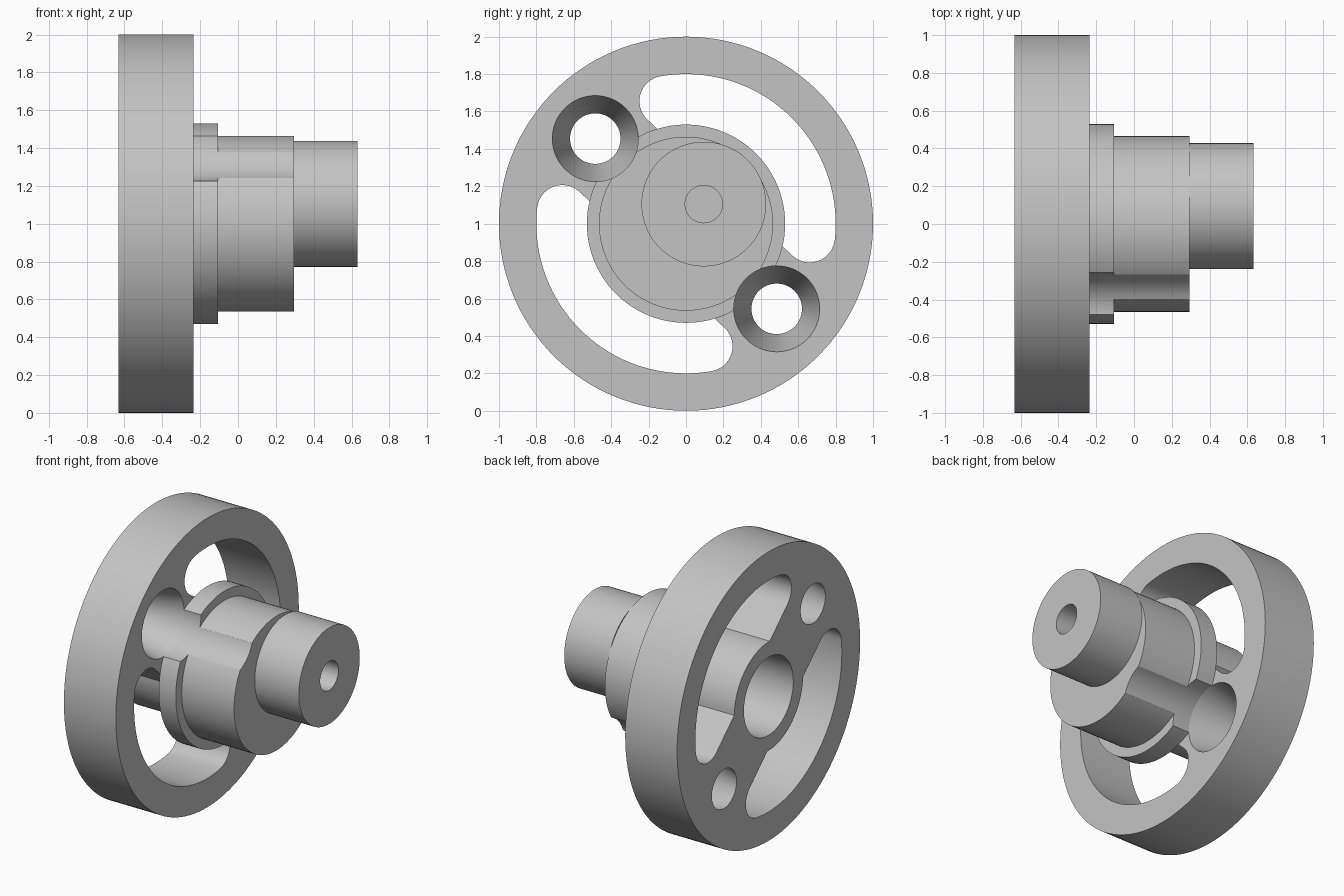
import bpy, bmesh, math
from mathutils import Vector

cube = bpy.data.objects.get("Cube")
if cube:
    bpy.data.objects.remove(cube, do_unlink=True)

# One plain metal colour
metal = bpy.data.materials.new("grey metal")
metal.use_nodes = True
colour = (0.55, 0.55, 0.55, 1)
metal.diffuse_color = colour
metal.node_tree.nodes["Principled BSDF"].inputs["Base Color"].default_value = colour

AXLE = (0.0, 1.0)            # wheel centre (y, z)
PIN = (0.095, 1.105)         # offset crank pin centre
HOLES = [(-0.485, 1.455), (0.485, 0.545)]
BACK, WHEEL_FRONT, FLANGE_FRONT, BODY_FRONT, PIN_FRONT = -0.632, -0.235, -0.105, 0.295, 0.632


def loft(name, rings):
    """Solid through closed (y, z) rings, each given as (x, points)."""
    bm = bmesh.new()
    loops = [[bm.verts.new((x, y, z)) for y, z in pts] for x, pts in rings]
    n = len(loops[0])
    for a, b in zip(loops, loops[1:]):
        for i in range(n):
            j = (i + 1) % n
            bm.faces.new((a[i], a[j], b[j], b[i]))
    bm.faces.new(loops[0][::-1])
    bm.faces.new(loops[-1])
    bmesh.ops.recalc_face_normals(bm, faces=bm.faces)
    mesh = bpy.data.meshes.new(name)
    bm.to_mesh(mesh)
    bm.free()
    mesh.materials.append(metal)
    obj = bpy.data.objects.new(name, mesh)
    bpy.context.collection.objects.link(obj)
    return obj


def arc(c, r, a0, a1, n):
    return [(c[0] + r * math.cos(a0 + (a1 - a0) * i / n),
             c[1] + r * math.sin(a0 + (a1 - a0) * i / n)) for i in range(n + 1)]


def turned(name, centre, steps, n=96):
    """Round solid along x from (x, radius) steps."""
    return loft(name, [(x, arc(centre, r, 0, math.tau, n)[:-1]) for x, r in steps])


def cut(obj, cutters):
    bpy.context.view_layer.objects.active = obj
    for c in cutters:
        c.hide_render = True
        mod = obj.modifiers.new("cut", 'BOOLEAN')
        mod.operation = 'DIFFERENCE'
        mod.solver = 'EXACT'
        mod.object = c
        bpy.ops.object.modifier_apply(modifier=mod.name)
        bpy.data.objects.remove(c, do_unlink=True)


def slot_profile(sign):
    """Curved slot beside the spoke bar: rounded outer corners, hub arc inside."""
    rim, hub, half_bar, fillet = 0.80, 0.376, 0.265, 0.135
    n0 = half_bar + fillet
    s0 = math.sqrt((rim - fillet) ** 2 - n0 ** 2)
    t, p = math.atan2(n0, s0), math.asin(half_bar / hub)
    pts = arc((s0, n0), fillet, -math.pi / 2, t, 16)
    pts += arc((0, 0), rim, t, math.pi - t, 48)[1:-1]
    pts += arc((-s0, n0), fillet, math.pi - t, 1.5 * math.pi, 16)
    pts += arc((0, 0), hub, math.pi - p, p, 32)
    u = Vector((HOLES[0][0], HOLES[0][1] - 1)).normalized()   # spoke direction
    v = Vector((u.y, -u.x))
    return [(sign * (s * u.x + n * v.x), 1 + sign * (s * u.y + n * v.y)) for s, n in pts]


def bore():
    return turned("bore_cutter", AXLE, [(BACK - 0.1, 0.27), (0.1, 0.27)], 64)


# Wheel with two slots, two tapered holes and a central bore
wheel = turned("wheel", AXLE, [(BACK, 1.0), (WHEEL_FRONT, 1.0)], 128)
cutters = [bore()]
for sign in (1, -1):
    prof = slot_profile(sign)
    cutters.append(loft("slot_cutter", [(BACK - 0.1, prof), (WHEEL_FRONT + 0.1, prof)]))
slope = (0.23 - 0.135) / (WHEEL_FRONT - BACK)
for h in HOLES:
    cutters.append(turned("hole_cutter", h, [(BACK - 0.1, 0.135 - 0.1 * slope),
                                             (WHEEL_FRONT + 0.1, 0.23 + 0.1 * slope)], 64))
cut(wheel, cutters)

# Stepped hub, grooved in line with the wheel holes
hub = turned("hub", AXLE, [(WHEEL_FRONT, 0.53), (FLANGE_FRONT, 0.53),
                           (FLANGE_FRONT, 0.465), (BODY_FRONT, 0.465)])
cut(hub, [bore()] + [turned("groove_cutter", h, [(WHEEL_FRONT - 0.1, 0.23),
                                                 (BODY_FRONT + 0.1, 0.23)], 64) for h in HOLES])

# Offset crank pin with a blind hole
pin = turned("crank_pin", PIN, [(BODY_FRONT, 0.333), (PIN_FRONT, 0.333)])
cut(pin, [turned("pin_hole_cutter", PIN, [(BODY_FRONT + 0.02, 0.1), (PIN_FRONT + 0.1, 0.1)], 48)])

# Smooth round walls, sharp rims
bpy.ops.object.select_all(action='DESELECT')
for obj in (wheel, hub, pin):
    obj.select_set(True)
bpy.context.view_layer.objects.active = wheel
bpy.ops.object.shade_smooth_by_angle(angle=math.radians(30))
